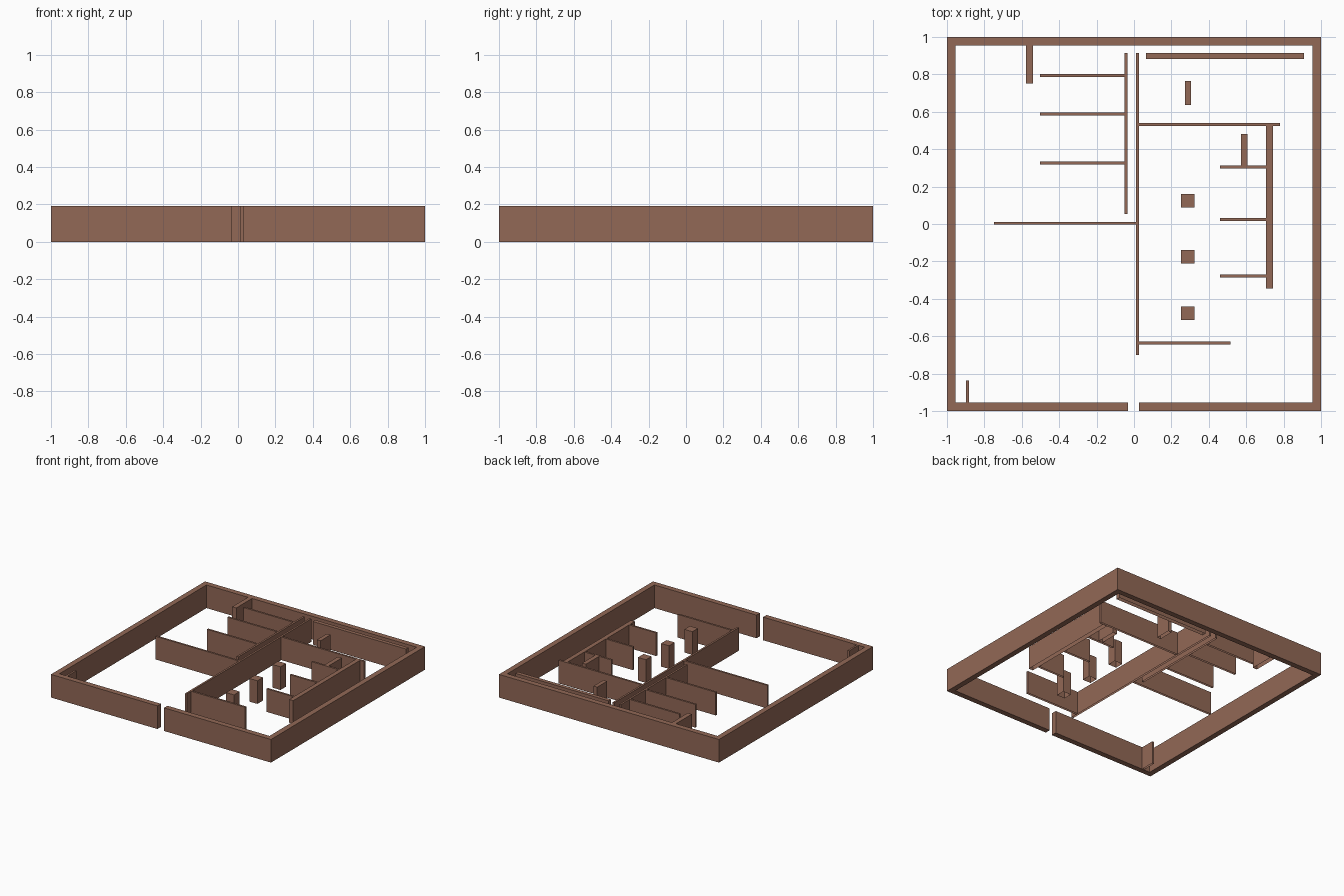
import bpy, bmesh

if "Cube" in bpy.data.objects:
    bpy.data.objects.remove(bpy.data.objects["Cube"])

H = 0.19   # wall height
T = 0.045  # outer wall thickness

brown = bpy.data.materials.new("brown_plaster")
brown.diffuse_color = (0.287, 0.138, 0.093, 1)
brown.use_nodes = True
brown.node_tree.nodes["Principled BSDF"].inputs["Base Color"].default_value = brown.diffuse_color


def finish(name, bm):
    bmesh.ops.recalc_face_normals(bm, faces=bm.faces)
    mesh = bpy.data.meshes.new(name)
    bm.to_mesh(mesh)
    bm.free()
    mesh.materials.append(brown)
    bpy.context.collection.objects.link(bpy.data.objects.new(name, mesh))


def extruded(name, outline, has_bottom=False):
    """Extrude a floor-plan outline to wall height, optionally keeping the base."""
    bm = bmesh.new()
    base = bm.faces.new([bm.verts.new((x, y, 0)) for x, y in outline])
    ext = bmesh.ops.extrude_face_region(bm, geom=[base], use_keep_orig=True)
    top = [v for v in ext["geom"] if isinstance(v, bmesh.types.BMVert)]
    bmesh.ops.translate(bm, verts=top, vec=(0, 0, H))
    bmesh.ops.recalc_face_normals(bm, faces=bm.faces)
    if not has_bottom:
        low = [f for f in bm.faces if all(v.co.z < 1e-5 for v in f.verts)]
        bmesh.ops.delete(bm, geom=low, context='FACES_ONLY')
        for f in bm.faces:  # top must face upward
            f.normal_update()
    mesh_name = name
    finish(mesh_name, bm)


def wall(name, x0, x1, y0, y1):
    extruded(name, [(x0, y0), (x1, y0), (x1, y1), (x0, y1)])


# Outer wall: one ring with a doorway in the front
i = 1 - T
extruded("outer_wall", [
    (0.028, -1), (1, -1), (1, 1), (-1, 1), (-1, -1), (-0.032, -1),
    (-0.032, -i), (-i, -i), (-i, i), (i, i), (i, -i), (0.028, -i)], True)

# Corridor walls
wall("corridor_wall_left", -0.05, -0.034, 0.053, 0.914)
wall("corridor_wall_right", 0.01, 0.026, -0.70, 0.914)

# Left side partitions
for n, y in enumerate((0.795, 0.588, 0.325)):
    wall(f"left_partition_{n + 1}", -0.503, -0.05, y - 0.008, y + 0.008)
wall("left_long_partition", -0.748, 0.01, -0.004, 0.012)
wall("back_left_stub", -0.578, -0.541, 0.75, i)
wall("front_left_stub", -0.898, -0.882, -i, -0.837)

# Right side partitions
wall("back_screen", 0.064, 0.91, 0.882, 0.914)
wall("back_pier", 0.272, 0.305, 0.636, 0.765)
wall("right_back_partition", 0.026, 0.78, 0.524, 0.54)
wall("right_front_partition", 0.026, 0.516, -0.645, -0.629)
wall("right_spine_wall", 0.706, 0.743, -0.345, 0.524)
wall("bay_stub", 0.572, 0.608, 0.312, 0.481)
for n, y in enumerate((0.304, 0.025, -0.278)):
    wall(f"bay_partition_{n + 1}", 0.46, 0.706, y - 0.008, y + 0.008)

# Row of square pillars
for n, y in enumerate((0.125, -0.175, -0.478)):
    wall(f"pillar_{n + 1}", 0.251, 0.324, y - 0.036, y + 0.036)
